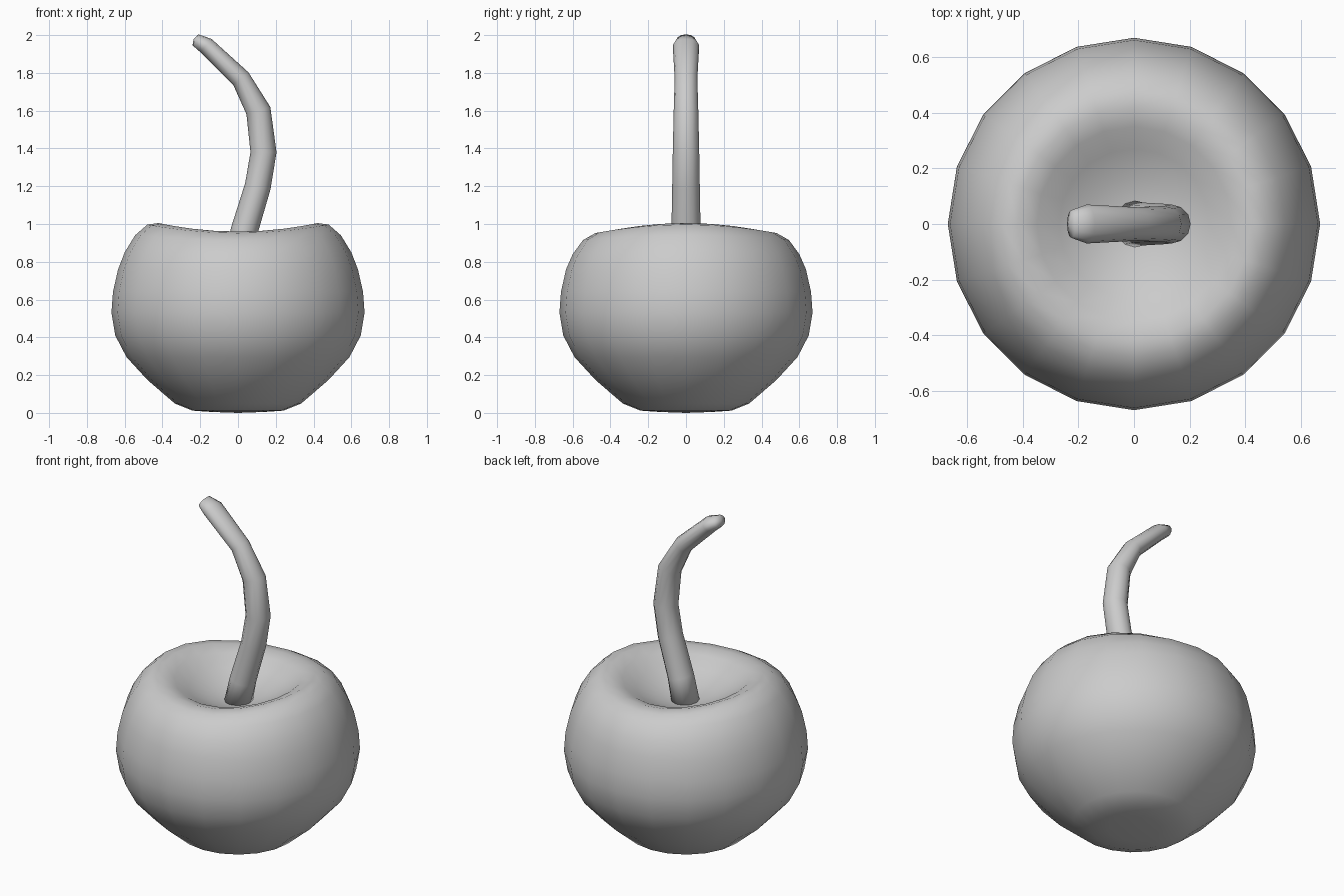
import bpy, bmesh, math
from mathutils import Vector

if "Cube" in bpy.data.objects:
    bpy.data.objects.remove(bpy.data.objects["Cube"])


def skin(name, rings, bottom, top):
    """Join equal-sized rings of points with quads and close both ends with a fan."""
    bm = bmesh.new()
    loops = [[bm.verts.new(p) for p in ring] for ring in rings]
    n = len(loops[0])
    for a, b in zip(loops, loops[1:]):
        for i in range(n):
            j = (i + 1) % n
            bm.faces.new((a[i], a[j], b[j], b[i]))
    for loop, point in ((loops[0], bottom), (loops[-1], top)):
        c = bm.verts.new(point)
        for i in range(n):
            bm.faces.new((loop[i], loop[(i + 1) % n], c))
    bmesh.ops.recalc_face_normals(bm, faces=bm.faces)
    mesh = bpy.data.meshes.new(name)
    bm.to_mesh(mesh)
    bm.free()
    mesh.shade_smooth()
    obj = bpy.data.objects.new(name, mesh)
    bpy.context.collection.objects.link(obj)
    return obj


# Fruit body: radius, height, and extra lift of the rim on the left and right
profile = [
    (0.14, 0.005, 0), (0.24, 0.012, 0), (0.335, 0.05, 0), (0.48, 0.175, 0),
    (0.59, 0.295, 0), (0.65, 0.41, 0), (0.67, 0.53, 0), (0.662, 0.64, 0),
    (0.635, 0.76, 0), (0.60, 0.84, 0.01), (0.545, 0.915, 0.025),
    (0.48, 0.952, 0.045), (0.42, 0.96, 0.045), (0.35, 0.94, 0.035),
    (0.27, 0.895, 0.02), (0.17, 0.855, 0.01), (0.08, 0.835, 0),
]
SIDES = 20
body_rings = []
for r, z, lift in profile:
    ring = []
    for i in range(SIDES):
        t = math.tau * i / SIDES
        ring.append((r * math.cos(t), r * math.sin(t), z + lift * math.cos(t) ** 2))
    body_rings.append(ring)
skin("fruit_body", body_rings, (0, 0, 0), (0, 0, 0.83))

# Stem: path x, z, then in-plane and sideways radius
path = [
    (0.0, 0.81, 0.075, 0.085), (0.035, 0.97, 0.072, 0.077),
    (0.105, 1.2, 0.069, 0.073), (0.135, 1.38, 0.069, 0.07),
    (0.108, 1.6, 0.066, 0.065), (0.015, 1.77, 0.052, 0.06),
    (-0.17, 1.945, 0.046, 0.07), (-0.225, 1.975, 0.033, 0.05),
]
STEM_SIDES = 12
stem_rings = []
for k, (x, z, ra, rb) in enumerate(path):
    p, q = path[max(k - 1, 0)], path[min(k + 1, len(path) - 1)]
    d = Vector((q[0] - p[0], 0, q[1] - p[1])).normalized()
    side = Vector((d.z, 0, -d.x))
    ring = []
    for i in range(STEM_SIDES):
        t = math.tau * i / STEM_SIDES
        ring.append(Vector((x, 0, z)) + side * ra * math.cos(t)
                    + Vector((0, rb * math.sin(t), 0)))
    stem_rings.append(ring)
skin("stem", stem_rings, (0, 0, 0.81), (-0.235, 0, 1.98))
